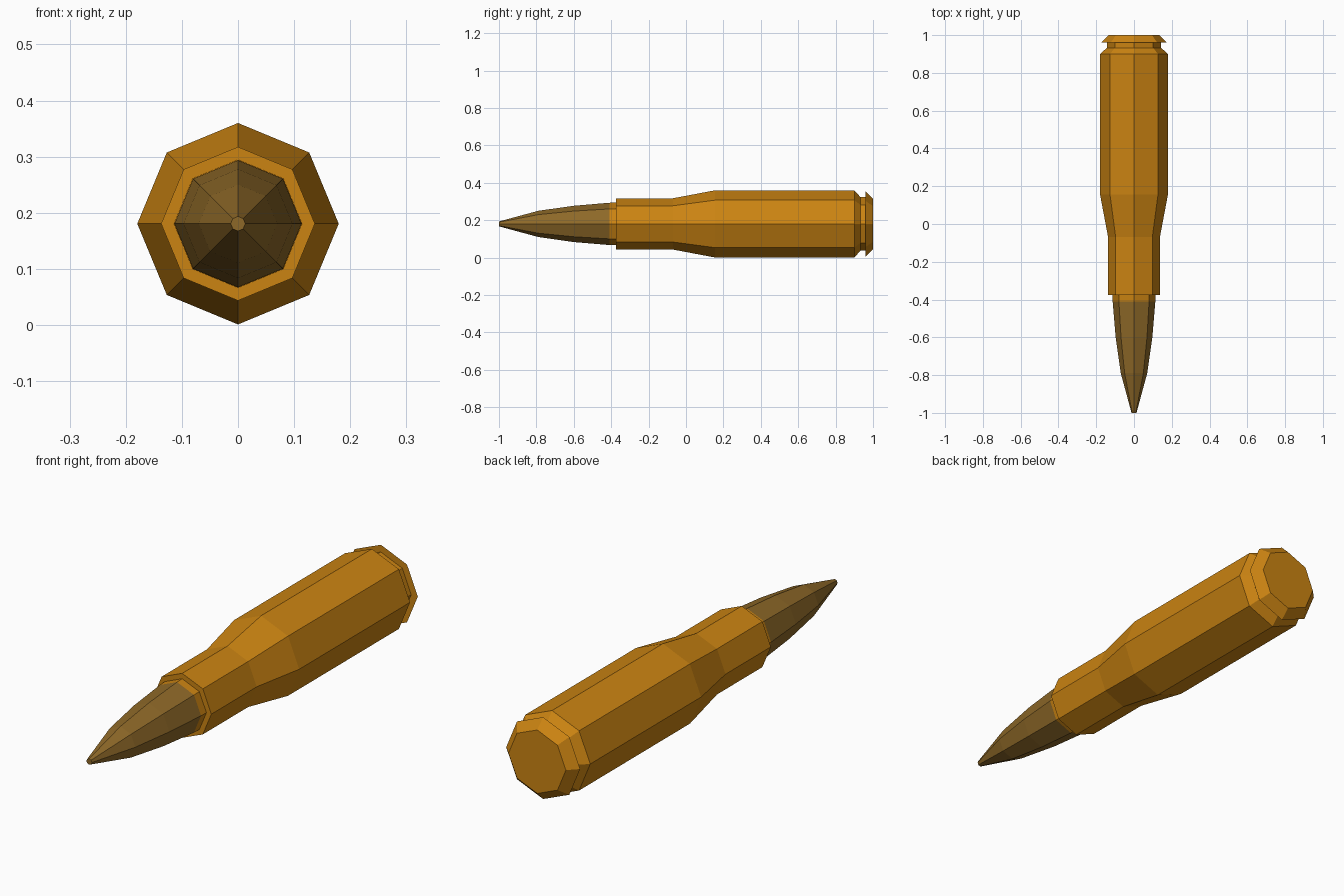
import bpy, bmesh, math

if "Cube" in bpy.data.objects:
    bpy.data.objects.remove(bpy.data.objects["Cube"])

SIDES = 8
AXIS_Z = 0.1805


def material(name, rgb):
    m = bpy.data.materials.new(name)
    m.diffuse_color = (*rgb, 1)
    m.use_nodes = True
    m.node_tree.nodes["Principled BSDF"].inputs["Base Color"].default_value = m.diffuse_color
    return m


brass = material("brass", (0.60, 0.23, 0.006))
bronze = material("dark bronze", (0.27, 0.14, 0.021))


def lathe(name, profile, mat):
    """Spin a (y, radius) profile around the long axis, with capped ends."""
    bm = bmesh.new()
    rings = []
    for y, r in profile:
        rings.append([bm.verts.new((r * math.sin(math.tau * i / SIDES), y,
                                    AXIS_Z + r * math.cos(math.tau * i / SIDES)))
                      for i in range(SIDES)])
    for a, b in zip(rings, rings[1:]):
        for i in range(SIDES):
            j = (i + 1) % SIDES
            bm.faces.new((a[i], a[j], b[j], b[i]))
    bm.faces.new(rings[0])
    bm.faces.new(rings[-1])
    bmesh.ops.recalc_face_normals(bm, faces=bm.faces)
    me = bpy.data.meshes.new(name)
    bm.to_mesh(me)
    bm.free()
    me.materials.append(mat)
    ob = bpy.data.objects.new(name, me)
    bpy.context.collection.objects.link(ob)
    return ob


# Pointed tip
tip = lathe("pointed_tip", [(-1.0, 0.013), (-0.79, 0.070), (-0.60, 0.097),
                            (-0.41, 0.113), (-0.36, 0.1145)], bronze)
# The last band of the tip, next to the casing mouth, is brass
tip.data.materials.append(brass)
for f in tip.data.polygons:
    if f.center.y > -0.41:
        f.material_index = 1

# Casing: mouth, neck, shoulder, body, groove and rim
lathe("casing", [(-0.375, 0.137), (-0.07, 0.137), (0.155, 0.1795),
                 (0.90, 0.1795), (0.933, 0.143), (0.96, 0.143),
                 (0.96, 0.174), (1.0, 0.135)], brass)
